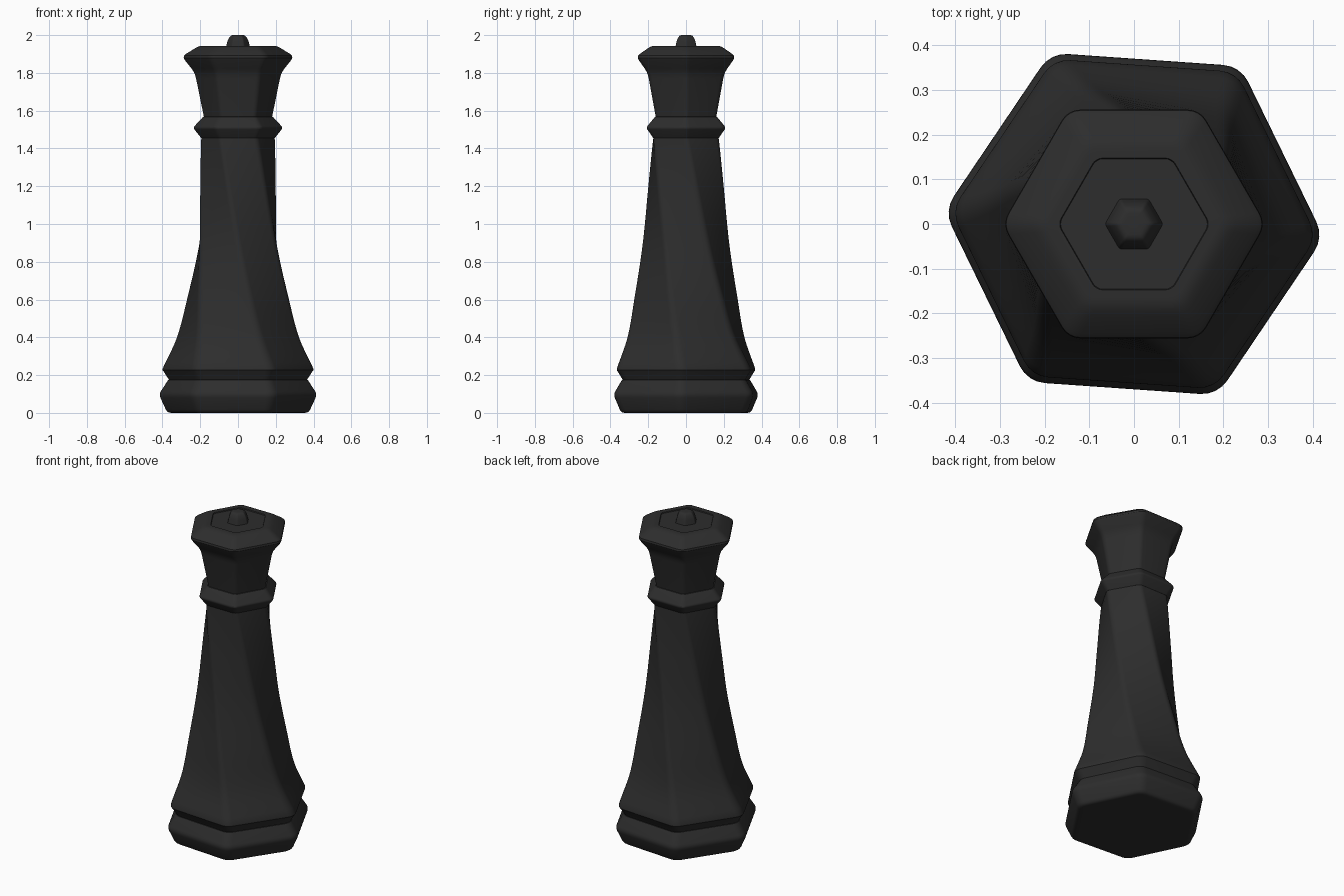
import bpy, bmesh, math

if "Cube" in bpy.data.objects:
    bpy.data.objects.remove(bpy.data.objects["Cube"])

ebony = bpy.data.materials.new("ebony_black")
ebony.diffuse_color = (0.026, 0.026, 0.026, 1)
ebony.use_nodes = True
ebony.node_tree.nodes["Principled BSDF"].inputs["Base Color"].default_value = ebony.diffuse_color

BASE_ANGLE = math.radians(-4)   # base hexagon is turned slightly against the head
TWIST = math.radians(56)        # rotation of the shaft from top to bottom


def hex_ring(tip, z, angle, soft=0.16, arc=4):
    """Hexagon with rounded corners; tip = distance from axis to corner tip."""
    sharp = tip / (1 - soft * (1 / math.cos(math.pi / 6) - 1))
    r = sharp * soft
    centre = sharp - r / math.cos(math.pi / 6)
    pts = []
    for k in range(6):
        a = angle + k * math.pi / 3
        for i in range(arc + 1):
            b = a + math.radians(-30 + 60 * i / arc)
            pts.append((centre * math.cos(a) + r * math.cos(b),
                        centre * math.sin(a) + r * math.sin(b), z))
    return pts


def rounded(profile):
    """Round profile points (radius, z, rounding length)."""
    out = []
    for i, (r, z, d) in enumerate(profile):
        if d == 0 or i in (0, len(profile) - 1):
            out.append((r, z))
            continue
        ends = []
        for q in (profile[i - 1], profile[i + 1]):
            length = math.hypot(q[0] - r, q[1] - z)
            f = min(d / length, 0.45)
            ends.append((r + (q[0] - r) * f, z + (q[1] - z) * f))
        (a, b), (c, e) = ends
        for t in (0, 0.33, 0.67, 1):
            u = 1 - t
            out.append((u * u * a + 2 * u * t * r + t * t * c,
                        u * u * b + 2 * u * t * z + t * t * e))
    return out


def loft(name, profile, angle=lambda z: 0.0, smooth=28):
    """Skin hexagonal rings along a (radius, z) profile and cap both ends."""
    bm = bmesh.new()
    rings = [[bm.verts.new(p) for p in hex_ring(r, z, angle(z))] for r, z in profile]
    n = len(rings[0])
    for lo, hi in zip(rings, rings[1:]):
        for i in range(n):
            j = (i + 1) % n
            bm.faces.new((lo[i], lo[j], hi[j], hi[i]))
    bm.faces.new(rings[0][::-1])
    bm.faces.new(rings[-1])
    bmesh.ops.recalc_face_normals(bm, faces=bm.faces)
    me = bpy.data.meshes.new(name)
    bm.to_mesh(me)
    bm.free()
    me.materials.append(ebony)
    ob = bpy.data.objects.new(name, me)
    bpy.context.collection.objects.link(ob)
    bpy.ops.object.select_all(action='DESELECT')
    ob.select_set(True)
    bpy.context.view_layer.objects.active = ob
    bpy.ops.object.shade_smooth_by_angle(angle=math.radians(smooth))
    return ob


def curve(keys, z):
    """Smooth Catmull-Rom radius through (z, radius) keys."""
    for i in range(len(keys) - 1):
        (z1, p1), (z2, p2) = keys[i], keys[i + 1]
        if z <= z2 or i == len(keys) - 2:
            z0, p0 = keys[max(i - 1, 0)]
            z3, p3 = keys[min(i + 2, len(keys) - 1)]
            h, t = z2 - z1, (z - z1) / (z2 - z1)
            m1, m2 = (p2 - p0) / (z2 - z0) * h, (p3 - p1) / (z3 - z1) * h
            return ((2*t**3 - 3*t*t + 1) * p1 + (t**3 - 2*t*t + t) * m1
                    + (3*t*t - 2*t**3) * p2 + (t**3 - t*t) * m2)


def shaft_angle(z):
    s = min(max((1.46 - z) / (1.46 - 0.235), 0), 1)
    return TWIST * s * (1.32 - 0.32 * s)


# foot: bevelled hexagonal plinth
loft("foot", rounded([(0.33, 0, 0), (0.375, 0, 0.02), (0.42, 0.098, 0.02),
                      (0.37, 0.175, 0), (0.30, 0.185, 0)]), lambda z: BASE_ANGLE)

# shaft: flared lip, then a twisting concave taper
keys = [(0.23, 0.402), (0.4, 0.327), (0.6, 0.28), (0.88, 0.231), (1.15, 0.208), (1.46, 0.194)]
taper = [(curve(keys, 0.235 + 1.225 * i / 40), 0.235 + 1.225 * i / 40) for i in range(41)]
loft("twisted_shaft", [(0.30, 0.165), (0.366, 0.175), (0.394, 0.218), (0.400, 0.226)] + taper,
     shaft_angle)

# collar
loft("collar", rounded([(0.15, 1.45, 0), (0.195, 1.455, 0), (0.238, 1.51, 0.012),
                        (0.185, 1.567, 0), (0.15, 1.575, 0)]))

# crown: flaring head with a bevelled rim
loft("crown", rounded([(0.178, 1.555, 0), (0.228, 1.80, 0.03), (0.297, 1.887, 0.025),
                       (0.207, 1.943, 0.025), (0.166, 1.943, 0), (0.164, 1.937, 0)]))

# finial knob
loft("finial", rounded([(0.065, 1.93, 0), (0.054, 1.975, 0.012),
                        (0.038, 2.0, 0.012), (0.01, 2.0, 0)]))
